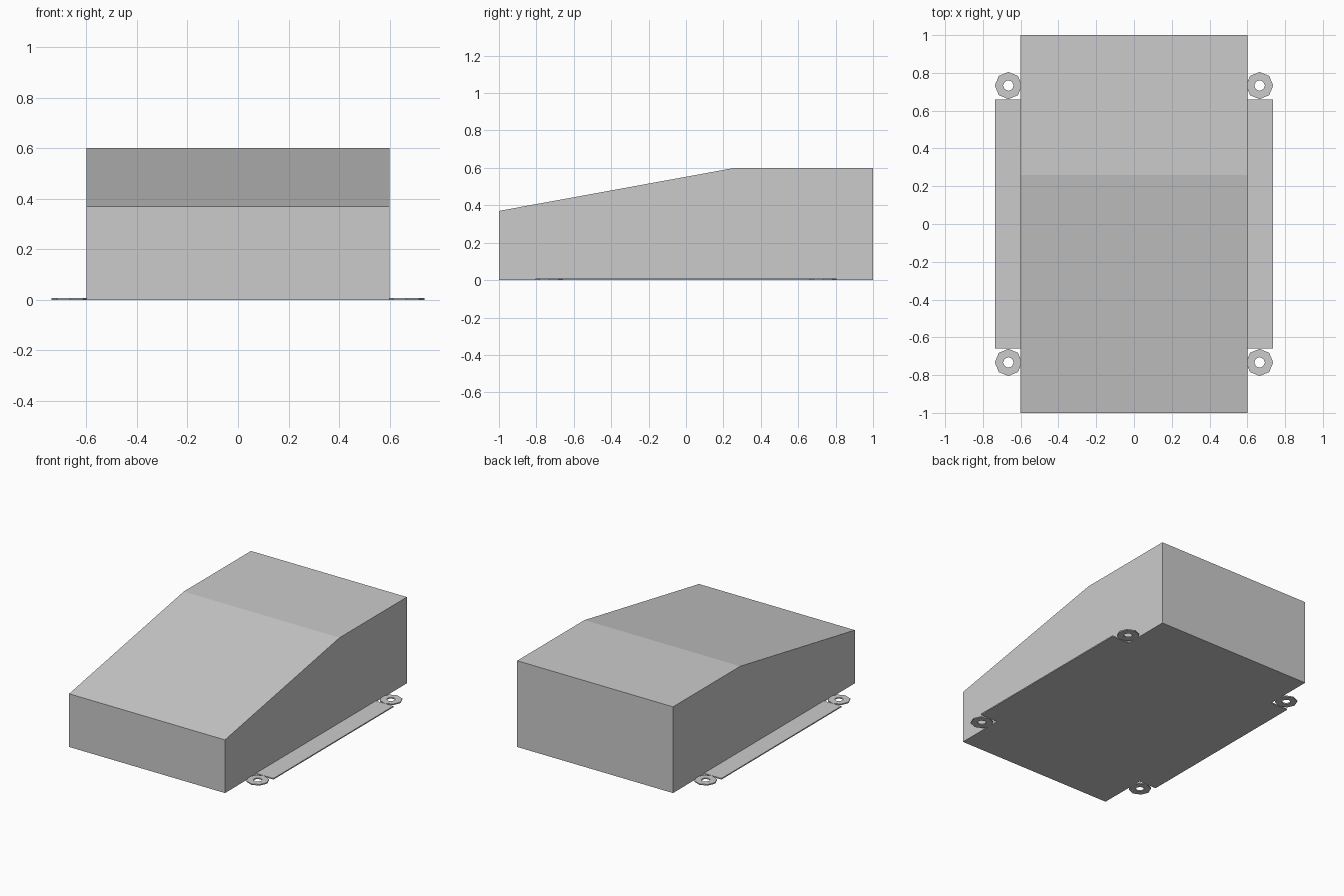
import bpy, bmesh
from math import cos, sin, tau

cube = bpy.data.objects.get("Cube")
if cube:
    bpy.data.objects.remove(cube, do_unlink=True)

grey = bpy.data.materials.new("light_grey")
grey.use_nodes = True
colour = (0.6, 0.6, 0.6, 1)
grey.diffuse_color = colour
grey.node_tree.nodes["Principled BSDF"].inputs["Base Color"].default_value = colour

THICK = 0.008


def add_object(name, bm):
    bmesh.ops.recalc_face_normals(bm, faces=bm.faces)
    mesh = bpy.data.meshes.new(name)
    bm.to_mesh(mesh)
    bm.free()
    mesh.materials.append(grey)
    obj = bpy.data.objects.new(name, mesh)
    bpy.context.collection.objects.link(obj)
    return obj


def prism(name, points, offset):
    """Extrude one closed outline along an offset."""
    bm = bmesh.new()
    face = bm.faces.new([bm.verts.new(p) for p in points])
    extruded = bmesh.ops.extrude_face_region(bm, geom=[face])["geom"]
    verts = [v for v in extruded if isinstance(v, bmesh.types.BMVert)]
    bmesh.ops.translate(bm, verts=verts, vec=offset)
    return add_object(name, bm)


def washer(name, x, y, outer=0.072, inner=0.028, sides=8):
    """Flat octagonal ring with an open hole."""
    bm = bmesh.new()
    loops = []
    for radius, z in ((outer, 0), (outer, THICK), (inner, THICK), (inner, 0)):
        loops.append([bm.verts.new((x + radius * cos(tau * i / sides),
                                    y + radius * sin(tau * i / sides), z))
                      for i in range(sides)])
    for a, b in zip(loops, loops[1:] + loops[:1]):
        for i in range(sides):
            j = (i + 1) % sides
            bm.faces.new((a[i], a[j], b[j], b[i]))
    return add_object(name, bm)


# Wedge-topped housing from its side profile
profile = [(-1, 0), (1, 0), (1, 0.6), (0.26, 0.6), (-1, 0.37)]
prism("housing", [(-0.6, y, z) for y, z in profile], (1.2, 0, 0))

# Mounting flanges and screw eyelets on both sides
for side, s in (("left", 1), ("right", -1)):
    outline = [(s * 0.6, -0.66, 0), (s * 0.735, -0.66, 0),
               (s * 0.735, 0.66, 0), (s * 0.6, 0.66, 0)]
    prism(side + "_flange", outline, (0, 0, THICK))
    for end, e in (("front", -1), ("back", 1)):
        washer(f"{side}_{end}_eyelet", s * 0.665, e * 0.733)
